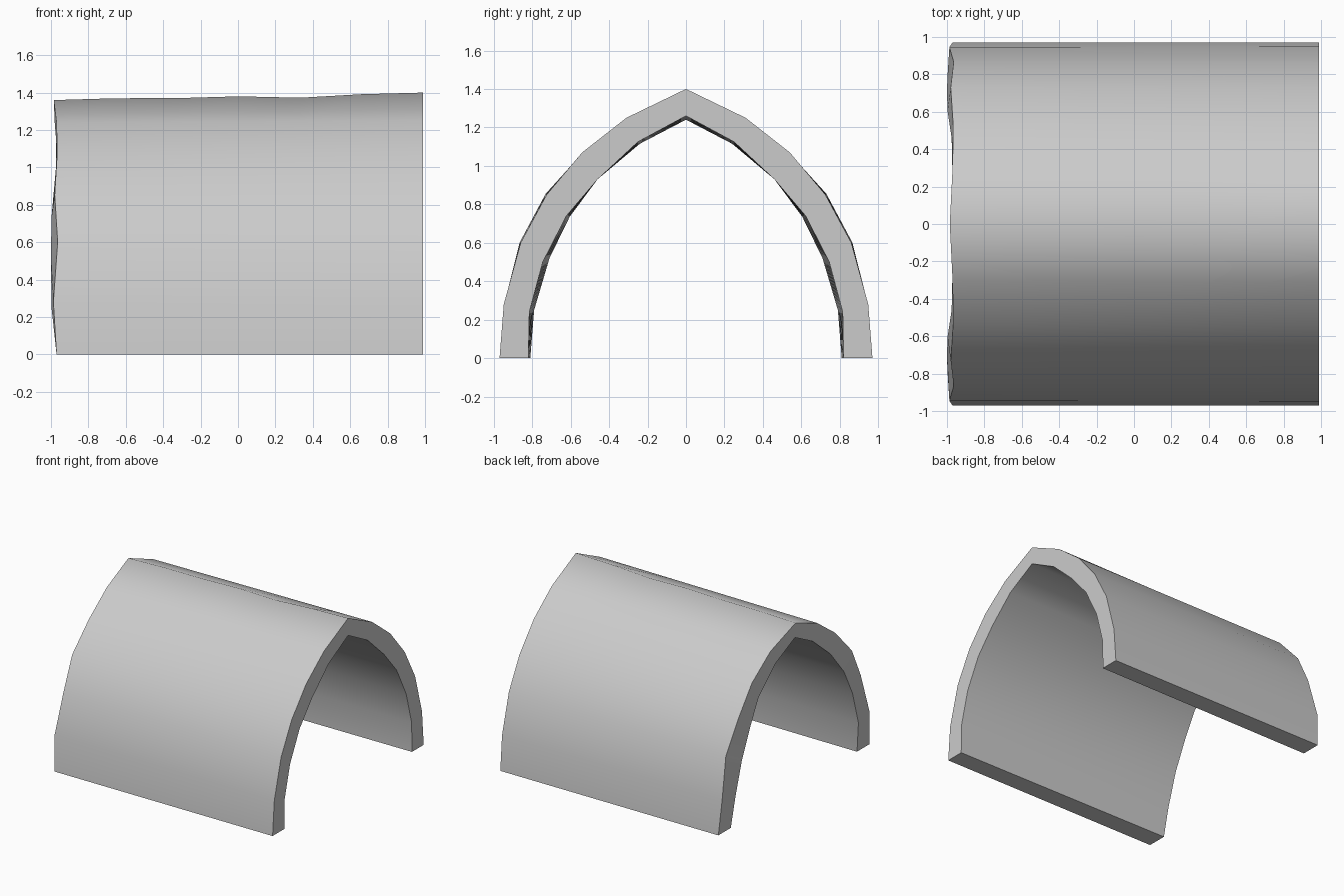
import bpy
import bmesh

if "Cube" in bpy.data.objects:
    bpy.data.objects.remove(bpy.data.objects["Cube"])

# Half cross-sections, base to ridge: (y, z) at the right end, (y, z) at the left end, left end x
OUTER = [((.97, 0), (.97, 0), -.97), ((.948, .28), (.946, .28), -.987),
         ((.86, .60), (.866, .60), -.964), ((.725, .85), (.73, .855), -.98),
         ((.54, 1.07), (.535, 1.07), -.967), ((.31, 1.25), (.30, 1.24), -.97),
         ((0, 1.40), (0, 1.36), -.985)]
INNER = [((.82, 0), (.81, 0), -.97), ((.815, .24), (.79, .25), -.997),
         ((.745, .50), (.71, .52), -1.0), ((.622, .74), (.605, .735), -.997),
         ((.46, .93), (.46, .93), -.975), ((.25, 1.125), (.24, 1.115), -.97),
         ((0, 1.26), (0, 1.24), -.98)]
STATIONS = 6
# Slight weathering of the ridge along the length
RIDGE = [0, .003, -.003, 0, -.014, -.002, 0]


def ring(bm, i):
    """One closed arch cross-section at station i."""
    t = i / STATIONS

    def half(rows, side, outer):
        pts = []
        for (ry, rz), (ly, lz), lx in rows:
            y, z = ly + (ry - ly) * t, lz + (rz - lz) * t
            if outer and ry == 0:
                z += RIDGE[i]
            pts.append((lx + (.99 - lx) * t, side * y, z))
        return pts

    def arch(rows, outer):
        return half(rows, -1, outer) + half(rows, 1, outer)[-2::-1]

    loop = arch(OUTER, True) + arch(INNER, False)[::-1]
    return [bm.verts.new(p) for p in loop]


# Vault shell lofted along x
bm = bmesh.new()
rings = [ring(bm, i) for i in range(STATIONS + 1)]
n = len(rings[0])
for a, b in zip(rings, rings[1:]):
    for k in range(n):
        m = (k + 1) % n
        bm.faces.new((a[k], a[m], b[m], b[k]))

# End faces, one quad per arch segment
for r in (rings[0], rings[-1]):
    for k in range(n // 2 - 1):
        bm.faces.new((r[k], r[k + 1], r[n - 2 - k], r[n - 1 - k]))
bmesh.ops.recalc_face_normals(bm, faces=bm.faces)

mesh = bpy.data.meshes.new("vault_shell")
bm.to_mesh(mesh)
bm.free()
vault = bpy.data.objects.new("vault_shell", mesh)
bpy.context.collection.objects.link(vault)
bpy.context.view_layer.objects.active = vault
vault.select_set(True)
bpy.ops.object.shade_smooth_by_angle(angle=1.0)
